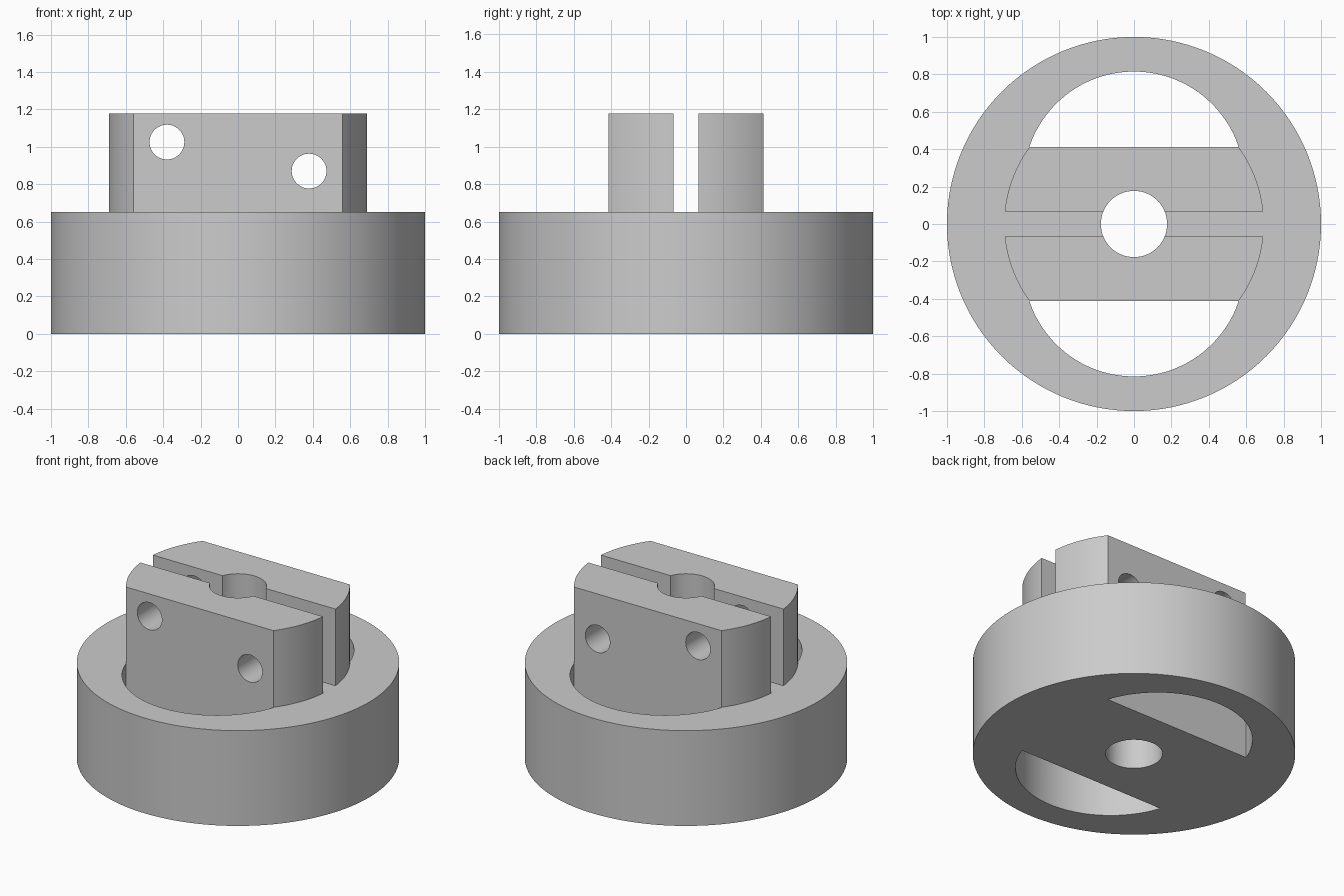
import bpy
import math

if "Cube" in bpy.data.objects:
    bpy.data.objects.remove(bpy.data.objects["Cube"], do_unlink=True)

BASE_H, TOP = 0.652, 1.177
JAW_Y, SLOT = 0.413, 0.067

grey = bpy.data.materials.new("plain grey")
grey.use_nodes = True
grey.diffuse_color = (0.6, 0.6, 0.6, 1)
grey.node_tree.nodes["Principled BSDF"].inputs["Base Color"].default_value = (0.6, 0.6, 0.6, 1)


def cylinder(name, r, z0, z1, x=0, y=0, sides=128):
    bpy.ops.mesh.primitive_cylinder_add(vertices=sides, radius=r, depth=z1 - z0,
                                        location=(x, y, (z0 + z1) / 2))
    ob = bpy.context.object
    ob.name = name
    return ob


def box(name, size, centre):
    bpy.ops.mesh.primitive_cube_add(size=1, location=centre)
    ob = bpy.context.object
    ob.name = name
    ob.scale = size
    return ob


def combine(target, tool, operation):
    """Apply a boolean and remove the helper."""
    tool.hide_render = True
    mod = target.modifiers.new(operation, 'BOOLEAN')
    mod.operation, mod.solver, mod.object = operation, 'EXACT', tool
    bpy.context.view_layer.objects.active = target
    bpy.ops.object.modifier_apply(modifier=mod.name)
    bpy.data.objects.remove(tool, do_unlink=True)


# Round hub split into two jaws
jaws = cylinder("jaws", 0.694, 0.4, TOP)
combine(jaws, box("slot_cutter", (2, 2 * SLOT, 2), (0, 0, 0.8)), 'DIFFERENCE')

# Heavy round base joined with the jaws
body = cylinder("clamp_body", 1.0, 0, BASE_H)
combine(body, jaws, 'UNION')

# Segment openings that also give the jaws their flat outer faces
for side in (-1, 1):
    opening = cylinder("opening_cutter", 0.59, -0.2, 1.4, y=side * 0.225)
    keep = box("opening_limit", (3, 1, 3), (0, side * (JAW_Y + 0.5), 0.6))
    combine(opening, keep, 'INTERSECT')
    combine(body, opening, 'DIFFERENCE')

# Central bore
combine(body, cylinder("bore_cutter", 0.177, -0.2, 1.4, sides=64), 'DIFFERENCE')

# Two cross holes for screws, at different heights
for x, z in ((-0.38, 1.025), (0.38, 0.87)):
    hole = cylinder("hole_cutter", 0.093, -1, 1, sides=48)
    hole.rotation_euler.x = math.pi / 2
    hole.location = (x, 0, z)
    combine(body, hole, 'DIFFERENCE')

body.data.materials.clear()
body.data.materials.append(grey)
bpy.ops.object.select_all(action='DESELECT')
body.select_set(True)
bpy.context.view_layer.objects.active = body
bpy.ops.object.shade_smooth_by_angle(angle=math.radians(20))
